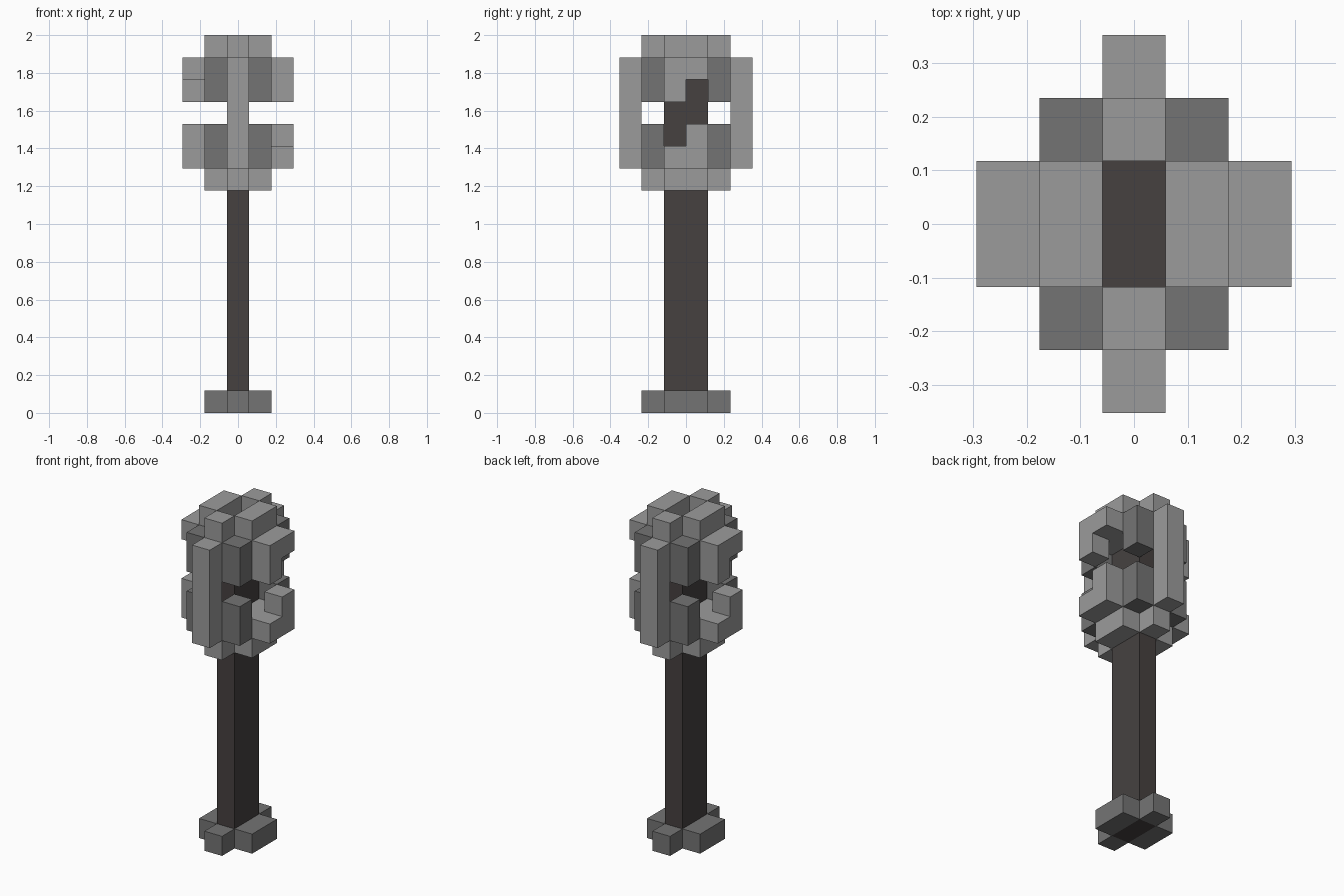
import bpy
import bmesh

cube = bpy.data.objects.get("Cube")
if cube:
    bpy.data.objects.remove(cube, do_unlink=True)

U = 2 / 17  # one block


def material(name, rgb):
    m = bpy.data.materials.new(name)
    m.use_nodes = True
    col = (*rgb, 1)
    m.diffuse_color = col
    m.node_tree.nodes["Principled BSDF"].inputs["Base Color"].default_value = col
    return m


LIGHT = material("light_grey", (0.33, 0.33, 0.33))
MID = material("mid_grey", (0.175, 0.175, 0.175))
DARK = material("dark_brown", (0.061, 0.053, 0.051))


def part(name, mat, boxes, turned=False):
    """Boxes as (x0, x1, y0, y1, z0, z1) in blocks; turned adds a half-turn copy about z."""
    bm = bmesh.new()
    for x0, x1, y0, y1, z0, z1 in boxes:
        for s in ((1, -1) if turned else (1,)):
            verts = bmesh.ops.create_cube(bm, size=1)["verts"]
            for v in verts:
                v.co = (s * U * (x1 if v.co.x > 0 else x0),
                        s * U * (y1 if v.co.y > 0 else y0),
                        U * (z1 if v.co.z > 0 else z0))
    mesh = bpy.data.meshes.new(name)
    bm.to_mesh(mesh)
    bm.free()
    mesh.materials.append(mat)
    ob = bpy.data.objects.new(name, mesh)
    bpy.context.collection.objects.link(ob)
    return ob


# Handle runs from the foot up into the head
part("handle", DARK, [(-.5, .5, -1, 1, 0, 16)])

# Cross-shaped pommel around the handle
part("pommel", MID, [(.5, 1.5, -1, 1, 0, 1), (-.5, .5, 1, 2, 0, 1)], True)

# Cross-shaped collar and crown of the head
for name, z in (("head_collar", 10), ("head_crown", 15)):
    part(name, LIGHT, [(.5, 1.5, -1, 1, z, z + 2), (-.5, .5, 1, 2, z, z + 2)], True)

# Tall flanges at front and back
part("front_back_flanges", LIGHT, [(-.5, .5, 2, 3, 11, 16)], True)

# Stepped side flanges, split by a diagonal gap
part("lower_side_flanges", LIGHT,
     [(1.5, 2.5, -1, 0, 11, 12), (1.5, 2.5, 0, 1, 11, 13)], True)
part("upper_side_flanges", LIGHT,
     [(1.5, 2.5, -1, 0, 14, 16), (1.5, 2.5, 0, 1, 15, 16)], True)

# Darker corner blocks, two rows with a gap between
for name, z in (("lower_corners", 11), ("upper_corners", 14)):
    part(name, MID, [(.5, 1.5, -2, -1, z, z + 2), (.5, 1.5, 1, 2, z, z + 2)], True)
